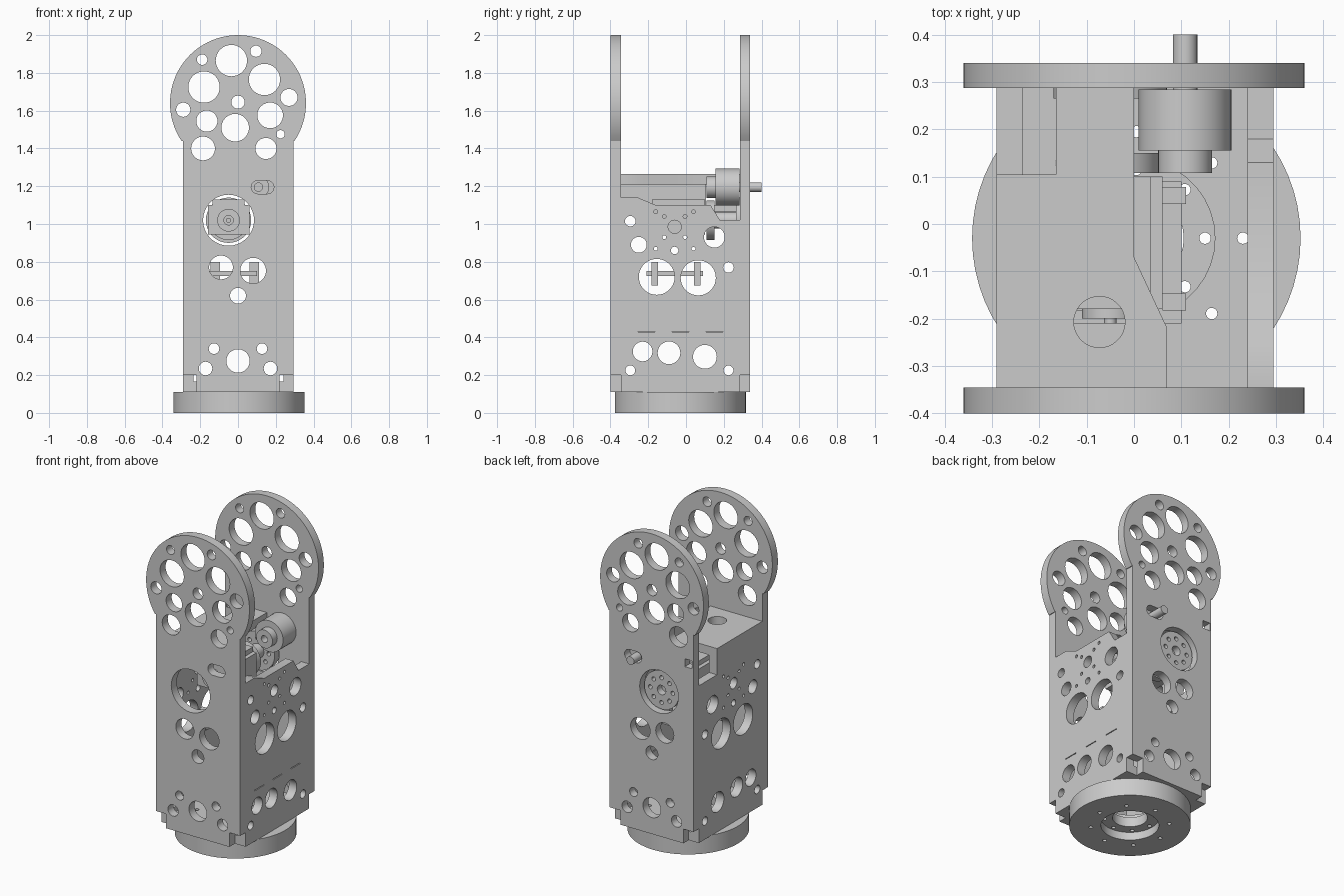
import bpy, math
from math import sin, cos, pi, radians
from mathutils import Matrix

cube = bpy.data.objects.get("Cube")
if cube:
    bpy.data.objects.remove(cube)

grey = bpy.data.materials.new("plain grey")
grey.use_nodes = True
colour = (0.6, 0.6, 0.6, 1)
grey.diffuse_color = colour
grey.node_tree.nodes["Principled BSDF"].inputs["Base Color"].default_value = colour

# Columns give the direction of local x, y and z for each facing
AXES = {
    "x": Matrix(((0, 0, 1), (1, 0, 0), (0, 1, 0))).to_4x4(),
    "y": Matrix(((1, 0, 0), (0, 0, -1), (0, 1, 0))).to_4x4(),
    "z": Matrix.Identity(4),
}


def circle(a, b, r):
    n = 64 if r > 0.2 else 36 if r > 0.04 else 20
    return [(a + r * cos(2 * pi * i / n), b + r * sin(2 * pi * i / n)) for i in range(n)]


def rect(a0, a1, b0, b1):
    return [(a0, b0), (a1, b0), (a1, b1), (a0, b1)]


def ring_of_holes(a, b, radius, r, n):
    return [circle(a + radius * cos(2 * pi * i / n), b + radius * sin(2 * pi * i / n), r)
            for i in range(n)]


def plate(name, axis, start, end, outline, holes=()):
    """Flat outline with holes, given thickness along an axis."""
    curve = bpy.data.curves.new(name, "CURVE")
    curve.dimensions = "2D"
    curve.fill_mode = "BOTH"
    curve.extrude = (end - start) / 2
    for loop in [outline, *holes]:
        spline = curve.splines.new("POLY")
        spline.points.add(len(loop) - 1)
        for point, (a, b) in zip(spline.points, loop):
            point.co = (a, b, 0, 1)
        spline.use_cyclic_u = True
    obj = bpy.data.objects.new(name, curve)
    bpy.context.collection.objects.link(obj)
    bpy.ops.object.select_all(action="DESELECT")
    obj.select_set(True)
    bpy.context.view_layer.objects.active = obj
    bpy.ops.object.convert(target="MESH")
    obj = bpy.context.object
    obj.data.transform(AXES[axis])
    setattr(obj.location, axis, (start + end) / 2)
    obj.data.materials.clear()
    obj.data.materials.append(grey)
    bpy.ops.object.shade_smooth_by_angle(angle=radians(30))
    return obj


LEFT, RIGHT, FRONT, BACK = -0.29, 0.295, -0.345, 0.287
BOTTOM = 0.11

# Front and back plates: notched feet, straight body, round head
head_z, head_r = 1.64, 0.36
a0 = math.asin(-0.2 / head_r)
arc = [(head_r * cos(a0 + (pi - 2 * a0) * i / 56), head_z + head_r * sin(a0 + (pi - 2 * a0) * i / 56))
       for i in range(57)]
face_outline = [(-0.22, BOTTOM), (0.22, BOTTOM), (0.22, 0.2), (RIGHT, 0.2), (RIGHT, arc[0][1]),
                *arc, (LEFT, arc[-1][1]), (LEFT, 0.2), (-0.22, 0.2)]
head_holes = [(-0.035, 1.865, 0.083), (-0.19, 1.87, 0.028), (0.095, 1.915, 0.03),
              (-0.18, 1.725, 0.083), (0.14, 1.765, 0.083), (0.27, 1.67, 0.045),
              (-0.29, 1.605, 0.038), (0, 1.645, 0.035), (0.17, 1.575, 0.068),
              (-0.165, 1.545, 0.056), (-0.015, 1.51, 0.073), (0.225, 1.475, 0.022),
              (-0.185, 1.4, 0.063), (0.148, 1.4, 0.056)]
body_holes = [(-0.05, 1.02, 0.135), (-0.09, 0.77, 0.063), (0.08, 0.753, 0.068), (0, 0.62, 0.042),
              (0, 0.275, 0.062)]
for s in (-1, 1):
    body_holes += [(0.127 * s, 0.34, 0.028), (0.172 * s, 0.235, 0.036)]
slot = [(0.105 + 0.035 * cos(t), 1.195 + 0.035 * sin(t)) for t in [pi / 2 + pi * i / 12 for i in range(13)]]
slot += [(0.26 - a, 2.39 - b) for a, b in slot]
face_holes = [circle(*h) for h in head_holes + body_holes] + [slot]
plate("front_plate", "y", -0.4, FRONT, face_outline, face_holes)
plate("back_plate", "y", BACK, 0.34, face_outline, face_holes + [rect(-0.28, -0.23, 1.225, 1.275)])

# Side plates
side_holes = [(-0.295, 1.015, 0.028), (-0.25, 0.89, 0.042), (-0.155, 0.72, 0.095),
              (0.065, 0.715, 0.093), (0.225, 0.77, 0.028), (0.15, 0.93, 0.055),
              (-0.23, 0.325, 0.052), (-0.09, 0.318, 0.06), (0.1, 0.297, 0.063),
              (0.225, 0.225, 0.026), (-0.295, 0.225, 0.026), (-0.06, 0.985, 0.035),
              (-0.06, 0.86, 0.02)]
for s in (-1, 1):
    for t in (-1, 1):
        side_holes += [(-0.06 + 0.055 * s, 0.985 + 0.055 * t, 0.01),
                       (-0.06 + 0.1 * s, 0.967 + 0.098 * t, 0.01)]
side_holes = [circle(*h) for h in side_holes]
slits = [rect(c - 0.045, c + 0.045, 0.427, 0.432) for c in (-0.21, -0.03, 0.15)]
plate("left_side_plate", "x", 0.24, RIGHT,
      [(FRONT, BOTTOM), (BACK, BOTTOM), (BACK, 1.02), (0.18, 1.02), (0.13, 1.1),
       (-0.16, 1.1), (-0.255, 1.14), (FRONT, 1.14)], side_holes + slits)
plate("right_side_plate", "x", LEFT, -0.235,
      [(FRONT, BOTTOM), (BACK, BOTTOM), (BACK, 1.1), (0.105, 1.1), (0.105, 1.21), (FRONT, 1.21)],
      side_holes)

# Top cover with a cut corner and a cable hole
plate("top_cover", "z", 1.21, 1.265,
      [(LEFT, FRONT), (0.07, FRONT), (0.07, -0.22), (0, -0.07), (0, BACK),
       (-0.165, BACK), (-0.165, 0.105), (LEFT, 0.105)], [circle(-0.073, -0.207, 0.054)])

# Floor and round turntable base
cx, cy = 0.005, -0.03
bolts = ring_of_holes(cx, cy, 0.225, 0.012, 8)
plate("floor_plate", "z", BOTTOM, 0.165, rect(-0.235, 0.24, FRONT, BACK),
      [circle(cx, cy, 0.166), *bolts])
plate("base_disc", "z", 0, BOTTOM, circle(cx, cy, 0.347), [circle(cx, cy, 0.166), *bolts])
plate("base_hub", "z", 0.05, BOTTOM, circle(cx, cy, 0.166),
      [circle(cx, cy, 0.1), *ring_of_holes(cx, cy, 0.145, 0.012, 8)])

# Upper motor with stepped collar and rear shaft
mx, mz = 0.108, 1.195
plate("motor_drum", "y", 0.155, 0.284, circle(mx, mz, 0.098))
plate("motor_collar", "y", 0.108, 0.155, circle(mx, mz, 0.057), [circle(mx, mz, 0.022)])
plate("motor_shaft", "y", 0.284, 0.4, circle(mx, mz, 0.026))

# Servo driving the horn in the back plate
sx, sz = -0.05, 1.02
plate("servo_body", "y", -0.18, 0.1,
      [(-0.16, 0.945), (0.06, 0.945), (0.06, 1.1), (0.035, 1.1), (0.035, 1.13),
       (-0.135, 1.13), (-0.135, 1.1), (-0.16, 1.1)])
plate("servo_front_cap", "y", -0.2, -0.18, circle(sx, sz, 0.06), [circle(sx, sz, 0.025)])
plate("servo_front_pin", "y", -0.21, -0.18, circle(sx, sz, 0.013))
plate("servo_wheel", "y", 0.108, 0.15, circle(sx, sz, 0.105))
plate("servo_axle", "y", 0.1, 0.27, circle(sx, sz, 0.045))
plate("servo_horn", "y", 0.265, 0.315, circle(sx, sz, 0.12),
      [circle(sx, sz, 0.03), *ring_of_holes(sx, sz, 0.078, 0.013, 8)])

# Lower servo bracket with its upright lugs
plate("lower_bracket", "z", 0.725, 0.75, rect(-0.15, 0.1, -0.21, 0.09))
for name, y in (("front", -0.165), ("back", 0.06)):
    for side, x in (("right", -0.12), ("left", 0.085)):
        plate(f"{name}_{side}_lug", "z", 0.675, 0.8, rect(x - 0.025, x + 0.025, y - 0.018, y + 0.018))
